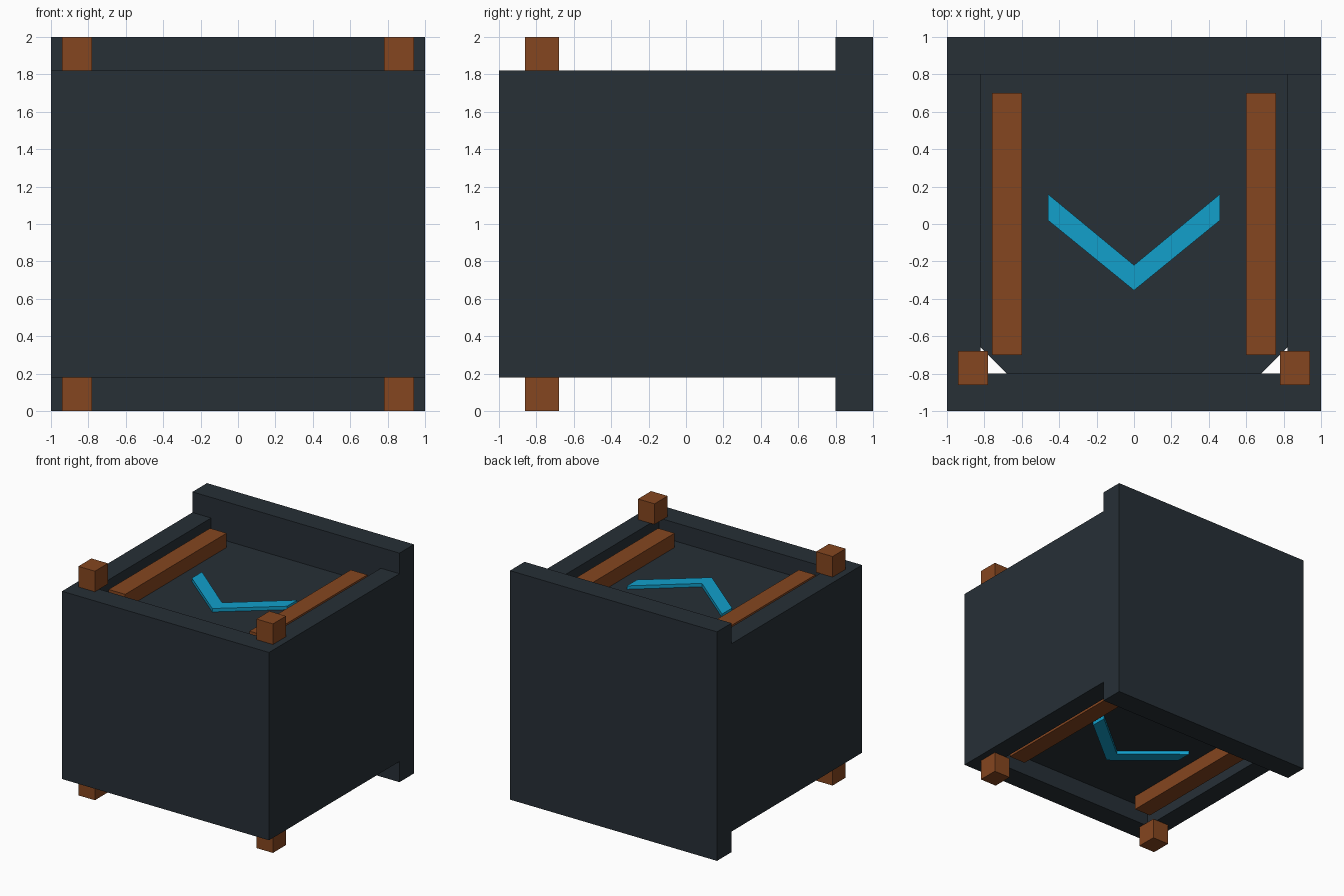
import bpy, bmesh

if "Cube" in bpy.data.objects:
    bpy.data.objects.remove(bpy.data.objects["Cube"])


def material(name, rgb):
    m = bpy.data.materials.new(name)
    m.diffuse_color = (*rgb, 1)
    m.use_nodes = True
    m.node_tree.nodes["Principled BSDF"].inputs["Base Color"].default_value = m.diffuse_color
    return m


DARK = material("dark_metal", (0.02, 0.029, 0.037))
BROWN = material("rust_brown", (0.235, 0.061, 0.014))
BLUE = material("bright_blue", (0.006, 0.35, 0.6))


def prism(name, outline, z0, z1, mat):
    """Extrude an xy outline from z0 up to z1."""
    bm = bmesh.new()
    face = bm.faces.new([bm.verts.new((x, y, z0)) for x, y in outline])
    ext = bmesh.ops.extrude_face_region(bm, geom=[face])
    verts = [g for g in ext["geom"] if isinstance(g, bmesh.types.BMVert)]
    bmesh.ops.translate(bm, verts=verts, vec=(0, 0, z1 - z0))
    bmesh.ops.recalc_face_normals(bm, faces=bm.faces)
    me = bpy.data.meshes.new(name)
    bm.to_mesh(me)
    bm.free()
    me.materials.append(mat)
    ob = bpy.data.objects.new(name, me)
    bpy.context.collection.objects.link(ob)
    return ob


def rect(x0, x1, y0, y1):
    return [(x0, y0), (x1, y0), (x1, y1), (x0, y1)]


# Back plate and the U-shaped wall in front of it
prism("back_plate", rect(-1, 1, 0.8, 1), 0, 2, DARK)
prism("side_walls", [(-1, -1), (1, -1), (1, 0.8), (0.82, 0.8), (0.82, -0.8),
                     (-0.82, -0.8), (-0.82, 0.8), (-1, 0.8)], 0.18, 1.82, DARK)

# Recessed core with its two front corners cut off
prism("core", [(-0.68, -0.8), (0.68, -0.8), (0.82, -0.66), (0.82, 0.8),
               (-0.82, 0.8), (-0.82, -0.66)], 0.34, 1.66, DARK)

# Trim repeated on the top and bottom ends
CHEVRON = [(-0.46, 0.16), (-0.46, 0.02), (0, -0.355), (0.46, 0.02),
           (0.46, 0.16), (0, -0.22)]


def trim(end, z0, z1):
    """Order a height range for the top, or reflect it for the bottom."""
    return (z0, z1) if end == "top" else (2 - z1, 2 - z0)


for end in ("top", "bottom"):
    prism(f"{end}_chevron", CHEVRON, *trim(end, 1.66, 1.69), BLUE)
    for side, s in (("left", -1), ("right", 1)):
        prism(f"{end}_{side}_rail", rect(*sorted((s * 0.6, s * 0.76)), -0.7, 0.7),
              *trim(end, 1.66, 1.785), BROWN)
        prism(f"{end}_{side}_foot", rect(*sorted((s * 0.78, s * 0.94)), -0.86, -0.68),
              *trim(end, 1.82, 2), BROWN)
